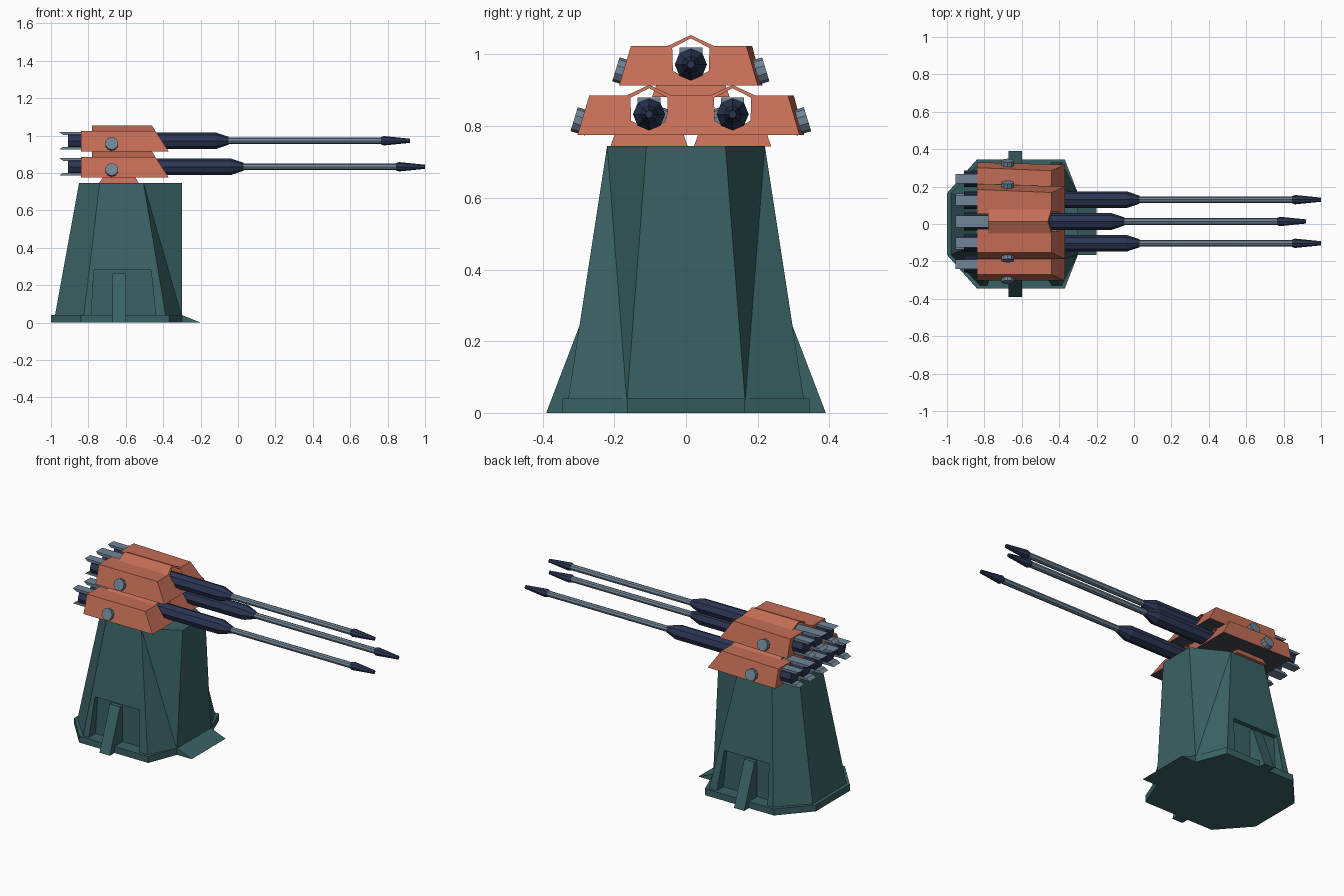
import bpy, bmesh, math
from mathutils import Vector

if "Cube" in bpy.data.objects:
    bpy.data.objects.remove(bpy.data.objects["Cube"])


def material(name, rgb):
    m = bpy.data.materials.new(name)
    m.diffuse_color = (*rgb, 1)
    m.use_nodes = True
    m.node_tree.nodes["Principled BSDF"].inputs["Base Color"].default_value = m.diffuse_color
    return m


TEAL = material("teal", (0.042, 0.122, 0.128))
ORANGE = material("rust orange", (0.55, 0.152, 0.092))
NAVY = material("navy", (0.024, 0.037, 0.088))
GREY = material("steel grey", (0.165, 0.235, 0.305))
SLATE = material("dark slate", (0.055, 0.065, 0.08))


def loft(name, rings, mat, split={}):
    """Closed solid through equal-length rings; split picks quads cut by a diagonal."""
    bm = bmesh.new()
    vs = [[bm.verts.new(p) for p in r] for r in rings]
    n = len(rings[0])
    for a, b in zip(vs, vs[1:]):
        for i in range(n):
            j = (i + 1) % n
            if split.get(i) == 0:
                bm.faces.new((a[i], a[j], b[i]))
                bm.faces.new((a[j], b[j], b[i]))
            elif split.get(i) == 1:
                bm.faces.new((a[i], a[j], b[j]))
                bm.faces.new((a[i], b[j], b[i]))
            else:
                bm.faces.new((a[i], a[j], b[j], b[i]))
    bm.faces.new(vs[0])
    bm.faces.new(vs[-1])
    bmesh.ops.recalc_face_normals(bm, faces=bm.faces)
    me = bpy.data.meshes.new(name)
    bm.to_mesh(me)
    bm.free()
    ob = bpy.data.objects.new(name, me)
    bpy.context.collection.objects.link(ob)
    if mat:
        me.materials.append(mat)
    return ob


def cut(ob, cutter):
    m = ob.modifiers.new("cut", "BOOLEAN")
    m.operation, m.solver, m.object = "DIFFERENCE", "EXACT", cutter
    bpy.context.view_layer.objects.active = ob
    bpy.ops.object.modifier_apply(modifier=m.name)


def remove(ob):
    bpy.data.objects.remove(ob, do_unlink=True)


def turned(name, profile, y, z, mat, sides=8):
    """Lathe a list of (x, radius) around an axis parallel to x."""
    angles = [2 * math.pi * k / sides for k in range(sides)]
    return loft(name, [[(x, y + r * math.sin(t), z + r * math.cos(t)) for t in angles]
                       for x, r in profile], mat)


def octagon(x0, x1, x2, x3, ya, yb, z):
    return [(x0, -ya, z), (x1, -yb, z), (x2, -yb, z), (x3, -ya, z),
            (x3, ya, z), (x2, yb, z), (x1, yb, z), (x0, ya, z)]


# Pedestal: rim and tapering tower
loft("base_rim", [octagon(-1, -0.84, -0.37, -0.30, 0.165, 0.345, z) for z in (0, 0.04)], TEAL)
tower = loft("tower", [octagon(-0.98, -0.825, -0.385, -0.30, 0.165, 0.33, 0.03),
                       octagon(-0.85, -0.74, -0.505, -0.30, 0.11, 0.22, 0.745)],
             TEAL, {2: 0, 4: 1})

# Side niches with a sloping buttress in each
for s, side in ((-1, "front"), (1, "rear")):
    niche = [(-0.785, 0.04), (-0.44, 0.04), (-0.465, 0.28), (-0.77, 0.28)]
    cutter = loft("niche_cutter", [[(x, s * y, z) for x, z in niche] for y in (0.265, 0.45)], None)
    cutter.hide_render = True
    cut(tower, cutter)
    remove(cutter)
    fin = [(0.39, 0), (0.29, 0.262), (0.22, 0.262), (0.22, 0)]
    loft(side + "_buttress", [[(x, s * y, z) for y, z in fin] for x in (-0.67, -0.60)], TEAL)

# Ramp at the muzzle side
ramp = [(-0.32, 0), (-0.2, 0), (-0.30, 0.04), (-0.32, 0.04)]
loft("ramp", [[(x, y, z) for x, z in ramp] for y in (-0.165, 0.165)], TEAL)


def slope(z):
    return -0.37 - 0.65 * z


def gun(label, c, z0, shift):
    """One gun unit centred on y = c with its housing floor at z0."""
    zb = z0 + 0.058

    # Mounting foot
    loft(label + "_foot", [[(x0, c - w, z), (x1, c - w, z), (x1, c + w, z), (x0, c + w, z)]
                           for x0, x1, w, z in ((-0.745, -0.53, 0.108, z0 - 0.032),
                                                (-0.72, -0.55, 0.095, z0 + 0.005))], ORANGE)

    # Housing with sloped front, and roof ridge over the barrel
    back = [(-0.2, 0), (0.2, 0), (0.171, 0.11), (-0.167, 0.11)]
    front = [(-0.2, 0), (0.187, 0), (0.155, 0.11), (-0.167, 0.11)]
    housing = loft(label + "_housing", [[(-0.84, c + y, z0 + z) for y, z in back],
                                        [(slope(z), c + y, z0 + z) for y, z in front]], ORANGE)
    roof = [(-0.064, 0.085), (0.064, 0.085), (0.064, 0.11), (0, 0.14), (-0.064, 0.11)]
    ridge = loft(label + "_ridge", [[(-0.78, c + y, z0 + z) for y, z in roof],
                                    [(slope(z), c + y, z0 + z) for y, z in roof]], ORANGE)

    # Barrel tunnel
    hole = [(0, 0.013), (0.05, 0.04), (0.052, 0.104), (0, 0.131), (-0.052, 0.104), (-0.05, 0.04)]
    cutter = loft("tunnel_cutter", [[(x, c + y, z0 + z) for y, z in hole] for x in (-1, 0)], None)
    cutter.hide_render = True
    cut(housing, cutter)
    cut(ridge, cutter)
    remove(cutter)

    # Dark underside
    housing.data.materials.append(SLATE)
    for f in housing.data.polygons:
        if f.normal.z < -0.9 and f.center.z < z0 + 0.005:
            f.material_index = 1

    # Barrel: jacket, tube and muzzle
    turned(label + "_jacket", [(-0.84, 0.045), (-0.04 + shift, 0.045), (0.03 + shift, 0.021)],
           c, zb, NAVY)
    turned(label + "_tube", [(0.02 + shift, 0.018), (0.87 + shift, 0.018)], c, zb, GREY)
    turned(label + "_muzzle", [(0.845 + shift, 0.019), (0.86 + shift, 0.025), (1.0 + shift, 0.011)],
           c, zb, NAVY)

    # Breeches with gripping prongs above and below
    for k in (-1, 0, 1):
        y = c + k * 0.112
        turned(f"{label}_breech_{k + 2}", [(-0.91, 0.044), (-0.80, 0.044)], y, zb, NAVY)
        w = 0.026 if k else 0.032
        for s, pos in ((1, "upper"), (-1, "lower")):
            prong = [(-0.955, 0.047), (-0.76 if k == 0 else -0.82, 0.047),
                     (-0.76 if k == 0 else -0.82, 0.032), (-0.935, 0.032)]
            loft(f"{label}_{pos}_prong_{k + 2}",
                 [[(x, yy, zb + s * z) for x, z in prong] for yy in (y - w, y + w)], GREY)

    # Side bolts, square to the sloping walls
    a = math.radians(17)
    for s, side in ((-1, "front"), (1, "rear")):
        n = Vector((0, s * math.cos(a), math.sin(a)))
        t = Vector((0, -s * math.sin(a), math.cos(a)))
        o = Vector((-0.675, c + s * 0.188, z0 + 0.038))
        rings = [[o + n * d + 0.035 * (Vector((1, 0, 0)) * math.cos(q) + t * math.sin(q))
                  for q in [math.pi * (i + 0.5) / 5 for i in range(10)]] for d in (-0.02, 0.022)]
        loft(f"{label}_{side}_bolt", rings, GREY)


gun("lower_front_gun", -0.103, 0.775, 0)
gun("lower_rear_gun", 0.13, 0.775, 0)
gun("upper_gun", 0.0135, 0.914, -0.08)
